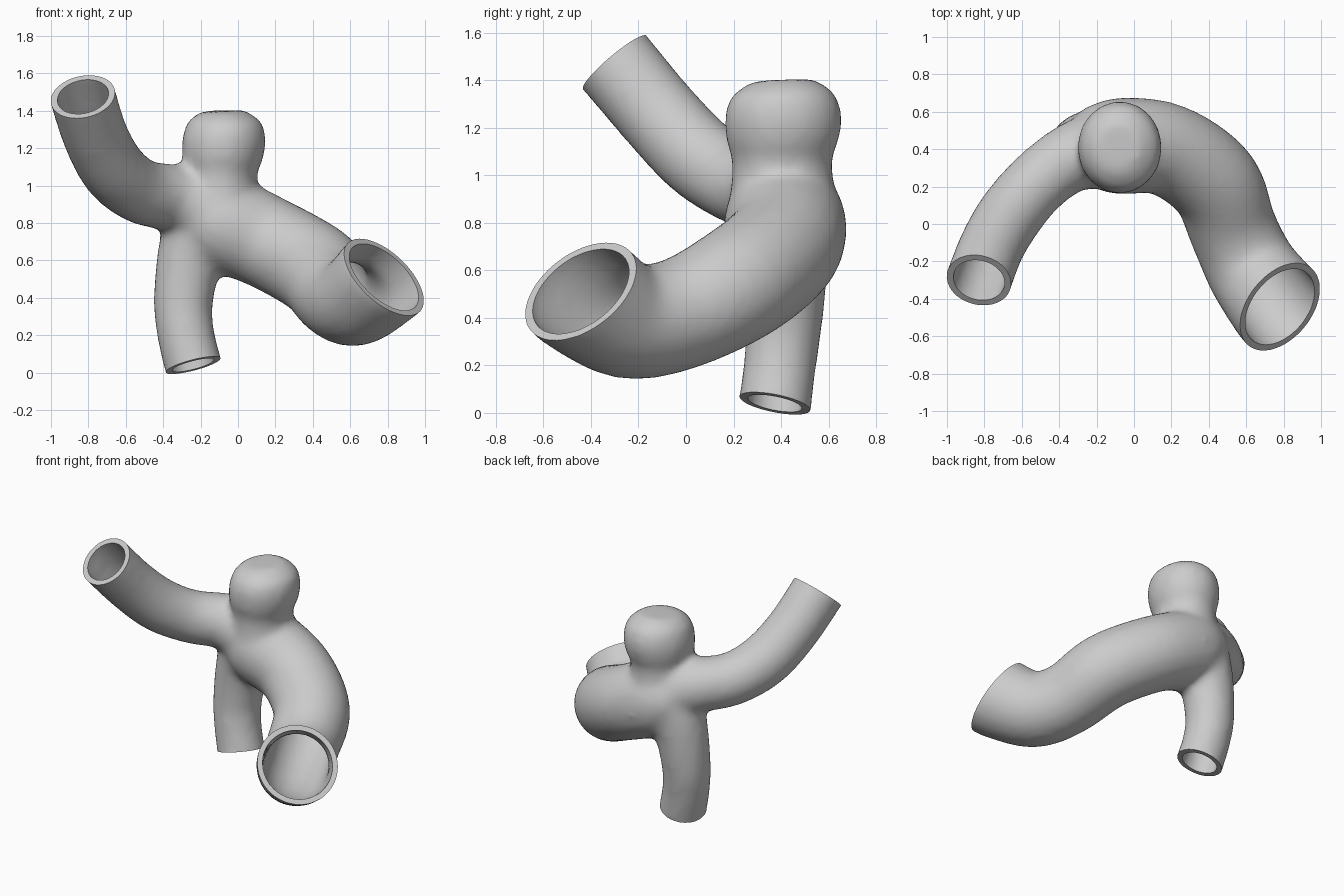
import bpy, bmesh, math
from mathutils import Vector, Matrix

cube = bpy.data.objects.get("Cube")
if cube:
    bpy.data.objects.remove(cube, do_unlink=True)

SIDES = 20
WALL = 0.035
EXTRA = 0.16  # tubes overrun their mouths and are trimmed square later

# Each path point is x, y, z, radius
WIDE = [(-0.27, 0.42, 0.85, 0.2), (-0.1, 0.417, 0.805, 0.258), (0.17, 0.4, 0.69, 0.25),
        (0.425, 0.225, 0.545, 0.25), (0.53, -0.03, 0.415, 0.238), (0.635, -0.25, 0.39, 0.248),
        (0.78, -0.445, 0.51, 0.27)]
UPPER = [(-0.12, 0.41, 0.86, 0.23), (-0.34, 0.35, 0.93, 0.185), (-0.52, 0.215, 0.97, 0.175),
         (-0.66, 0.05, 1.08, 0.178), (-0.76, -0.12, 1.26, 0.176), (-0.83, -0.3, 1.475, 0.178)]
LOWER = [(-0.16, 0.42, 0.85, 0.22), (-0.25, 0.425, 0.65, 0.18), (-0.292, 0.415, 0.38, 0.16),
         (-0.278, 0.395, 0.2, 0.154), (-0.24, 0.375, 0.04, 0.155)]
DOME = [(-0.09, 0.41, 0.8, 0.22), (-0.09, 0.405, 1.04, 0.192), (-0.085, 0.405, 1.15, 0.217),
        (-0.075, 0.41, 1.25, 0.225), (-0.08, 0.41, 1.34, 0.197), (-0.082, 0.408, 1.4, 0.12)]
# Outward facing direction of each mouth
MOUTHS = [(WIDE, Vector((0.6, -0.49, 0.64))), (UPPER, Vector((-0.17, -0.635, 0.75))),
          (LOWER, Vector((0.26, -0.2, -1.0)))]


def new_object(name, bm):
    bmesh.ops.recalc_face_normals(bm, faces=bm.faces)
    mesh = bpy.data.meshes.new(name)
    bm.to_mesh(mesh)
    bm.free()
    obj = bpy.data.objects.new(name, mesh)
    bpy.context.collection.objects.link(obj)
    return obj


def smooth_path(points, steps=5):
    """Catmull-Rom interpolation of position and radius."""
    p = [Vector(q) for q in points]
    p = [2 * p[0] - p[1]] + p + [2 * p[-1] - p[-2]]
    out = []
    for a, b, c, d in zip(p, p[1:], p[2:], p[3:]):
        for i in range(steps):
            t = i / steps
            out.append(b + (c - a) * t / 2 + (2 * a - 5 * b + 4 * c - d) * t * t / 2
                       + (3 * b - a - 3 * c + d) * t ** 3 / 2)
    return out + [p[-2]]


def tube(name, points, shrink=0.0, mouth=None, stretch=1.0):
    """Closed tube swept along a path; stretch widens it front to back."""
    path = smooth_path(points)
    if mouth:
        end = path[-1].xyz + mouth.normalized() * EXTRA
        path.append(Vector((*end, path[-1].w)))
    centres = [q.xyz for q in path]
    bm = bmesh.new()
    rings, side, last = [], None, None
    for i, q in enumerate(path):
        ahead = centres[min(i + 1, len(path) - 1)]
        t = (ahead - centres[max(i - 1, 0)]).normalized()
        side = t.orthogonal().normalized() if side is None else last.rotation_difference(t) @ side
        last = t
        other = t.cross(side)
        r = max(q.w - shrink, 0.02)
        ring = []
        for k in range(SIDES):
            a = math.tau * k / SIDES
            offset = (side * math.cos(a) + other * math.sin(a)) * r
            offset.y *= stretch
            ring.append(bm.verts.new(q.xyz + offset))
        rings.append(ring)
    for lo, hi in zip(rings, rings[1:]):
        for k in range(SIDES):
            n = (k + 1) % SIDES
            bm.faces.new((lo[k], lo[n], hi[n], hi[k]))
    bm.faces.new(rings[0][::-1])
    bm.faces.new(rings[-1])
    return new_object(name, bm)


def boolean(obj, tool, operation):
    mod = obj.modifiers.new(operation.lower(), 'BOOLEAN')
    mod.operation = operation
    mod.solver = 'EXACT'
    mod.object = tool


def apply_all(obj, helpers):
    """Bake the modifiers, then drop the helper objects."""
    graph = bpy.context.evaluated_depsgraph_get()
    mesh = bpy.data.meshes.new_from_object(obj.evaluated_get(graph))
    obj.modifiers.clear()
    obj.data = mesh
    for h in helpers:
        bpy.data.objects.remove(h, do_unlink=True)


def branching_body(name, shrink):
    """Blend the trunk, branches and dome into one soft solid."""
    body = tube(name, WIDE, shrink, MOUTHS[0][1])
    parts = [tube("upper_branch", UPPER, shrink, MOUTHS[1][1]),
             tube("lower_branch", LOWER, shrink, MOUTHS[2][1]),
             tube("dome", DOME, shrink, stretch=1.1)]
    for part in parts:
        boolean(body, part, 'UNION')
    remesh = body.modifiers.new("blend", 'REMESH')
    remesh.mode = 'VOXEL'
    remesh.voxel_size = 0.025
    soften = body.modifiers.new("soften", 'SMOOTH')
    soften.factor = 0.5
    soften.iterations = 10
    apply_all(body, parts)
    return body


# Hollow vessel
vessel = branching_body("branching_vessel", 0.0)
hollow = branching_body("hollow", WALL)

# Square trims at the three open mouths
bm = bmesh.new()
for points, normal in MOUTHS:
    n = normal.normalized()
    place = Matrix.Translation(Vector(points[-1][:3]) + n * 0.2)
    bmesh.ops.create_cone(bm, cap_ends=True, segments=24, radius1=0.36, radius2=0.36, depth=0.4,
                          matrix=place @ n.to_track_quat('Z', 'Y').to_matrix().to_4x4())
trims = new_object("mouth_trims", bm)
boolean(vessel, hollow, 'DIFFERENCE')
boolean(vessel, trims, 'DIFFERENCE')
apply_all(vessel, [hollow, trims])

# Plain grey finish
grey = bpy.data.materials.new("plain_grey")
grey.use_nodes = True
colour = (0.6, 0.6, 0.6, 1.0)
grey.diffuse_color = colour
grey.node_tree.nodes["Principled BSDF"].inputs["Base Color"].default_value = colour
vessel.data.materials.clear()
vessel.data.materials.append(grey)

bpy.ops.object.select_all(action='DESELECT')
vessel.select_set(True)
bpy.context.view_layer.objects.active = vessel
bpy.ops.object.shade_smooth_by_angle(angle=math.radians(40))
